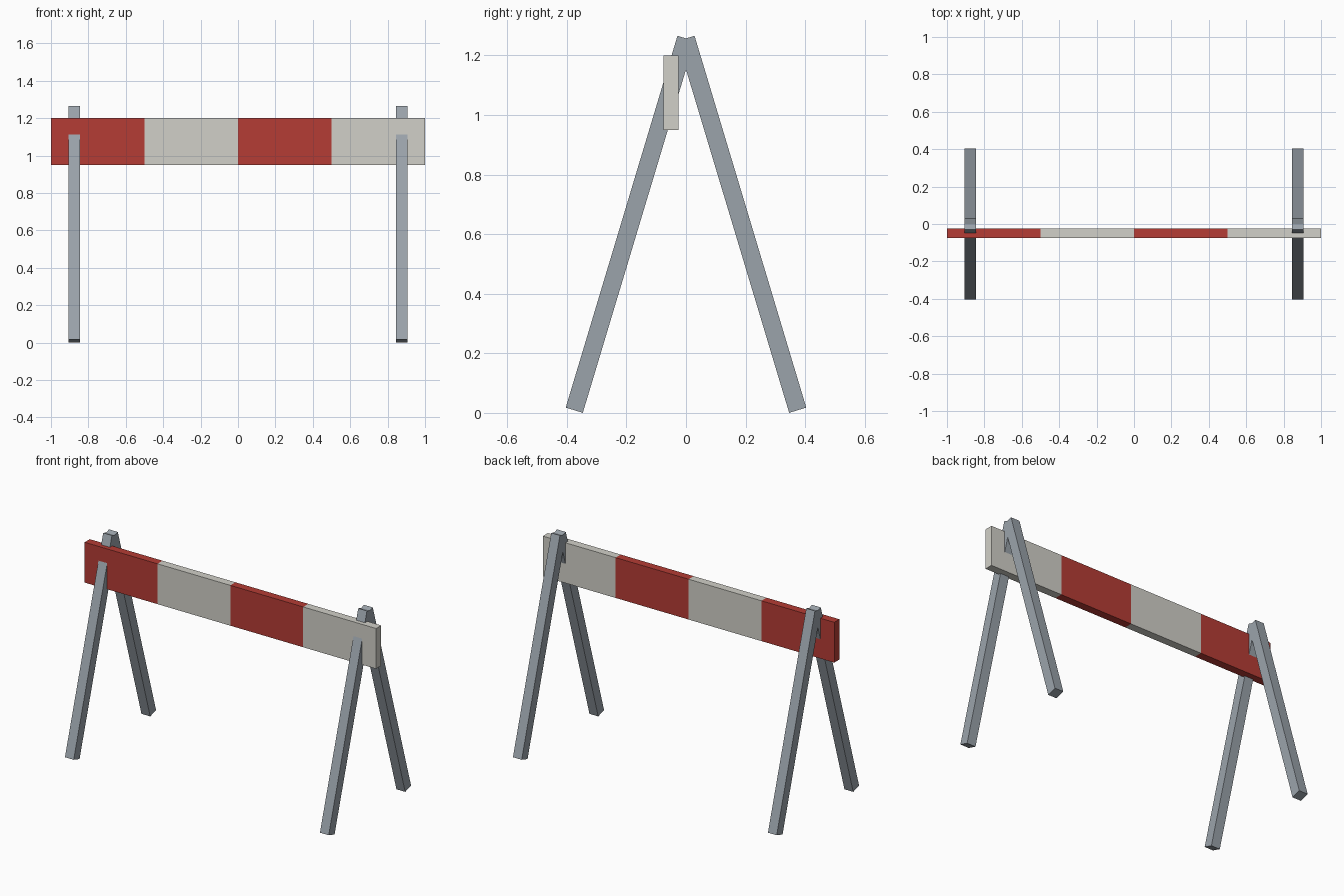
import bpy
import math

cube = bpy.data.objects.get("Cube")
if cube:
    bpy.data.objects.remove(cube, do_unlink=True)


def make_material(name, color):
    mat = bpy.data.materials.new(name)
    mat.use_nodes = True
    mat.diffuse_color = color
    mat.node_tree.nodes["Principled BSDF"].inputs["Base Color"].default_value = color
    return mat


steel = make_material("steel grey", (0.33, 0.37, 0.41, 1))
red = make_material("warning red", (0.46, 0.045, 0.035, 1))
white = make_material("off white", (0.64, 0.63, 0.58, 1))


def box(name, size, location, mat, tilt=0):
    bpy.ops.mesh.primitive_cube_add(size=1, location=location, rotation=(tilt, 0, 0))
    obj = bpy.context.object
    obj.name = name
    obj.scale = size
    bpy.ops.object.transform_apply(location=False, rotation=False, scale=True)
    obj.data.materials.append(mat)
    return obj


# Striped board, four equal panels in alternating colours
PANELS = 4
width = 2 / PANELS
for i in range(PANELS):
    x = -1 + width * (i + 0.5)
    box(f"board_panel_{i + 1}", (width, 0.05, 0.25), (x, -0.05, 1.075),
        white if i % 2 else red)

# Two A-frames of square bars that meet at the top
FOOT_Y, FOOT_Z, TOP_Z = 0.375, 0.009, 1.257
length = math.hypot(FOOT_Y, TOP_Z - FOOT_Z)
angle = math.atan2(FOOT_Y, TOP_Z - FOOT_Z)
for side, sx in (("left", 1), ("right", -1)):
    for end, sy in (("front", -1), ("back", 1)):
        box(f"{end}_{side}_leg", (0.06, 0.06, length),
            (sx * 0.875, sy * FOOT_Y / 2, (FOOT_Z + TOP_Z) / 2), steel, sy * angle)
